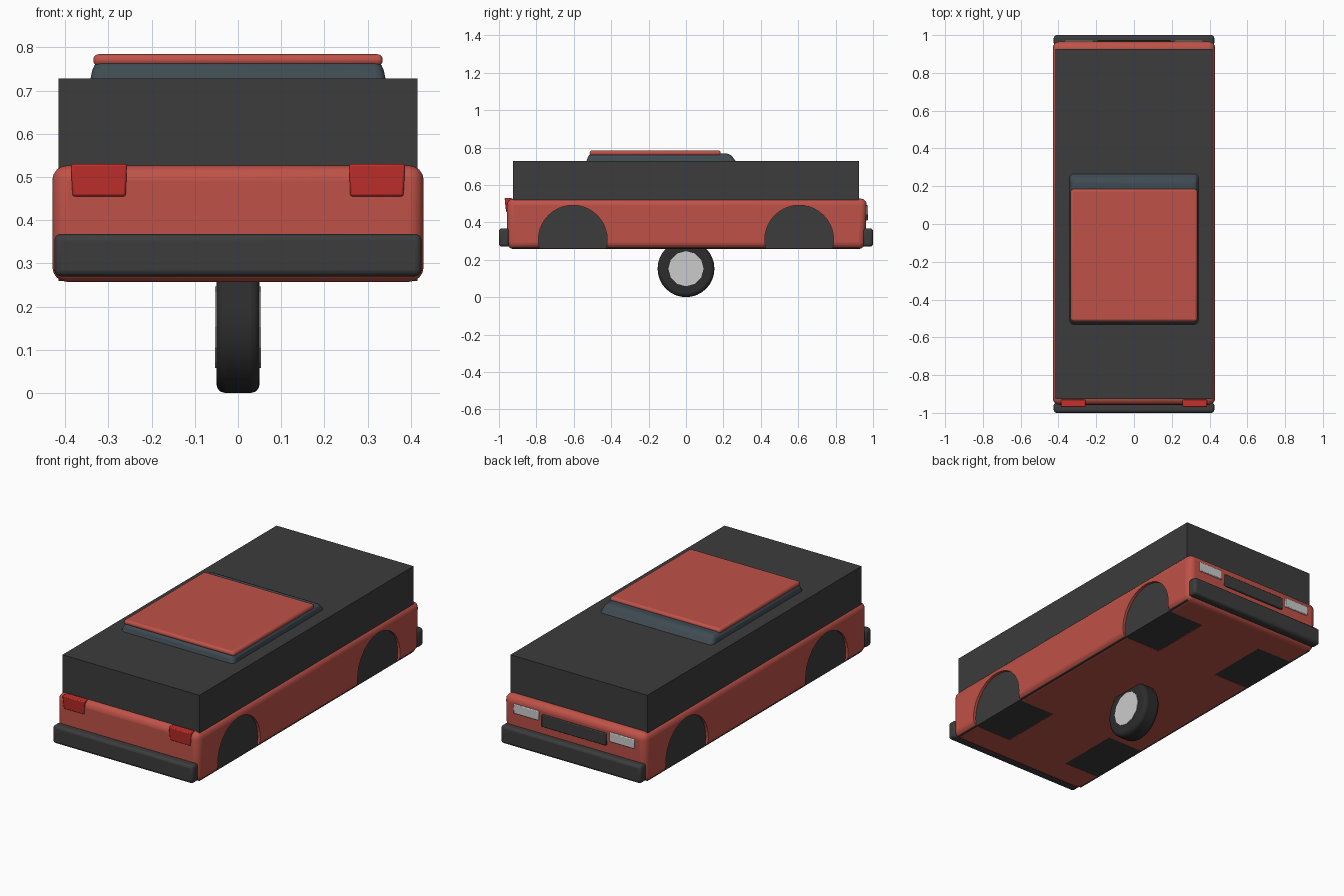
import bpy, bmesh, math
from mathutils import Matrix

if "Cube" in bpy.data.objects:
    bpy.data.objects.remove(bpy.data.objects["Cube"])


def mat(name, rgb):
    m = bpy.data.materials.new(name)
    m.diffuse_color = (*rgb, 1)
    m.use_nodes = True
    m.node_tree.nodes["Principled BSDF"].inputs["Base Color"].default_value = m.diffuse_color
    return m


RED = mat("red_paint", (0.52, 0.085, 0.065))
DARK = mat("dark_trim", (0.045, 0.045, 0.047))
GLASS = mat("tinted_glass", (0.05, 0.07, 0.085))
LAMP = mat("lamp_red", (0.55, 0.03, 0.025))
WHITE = mat("lamp_clear", (0.75, 0.75, 0.72))
RUBBER = mat("rubber", (0.025, 0.025, 0.025))
METAL = mat("metal", (0.55, 0.56, 0.58))


def finish(name, bm, material, bevel=0, segs=3):
    bmesh.ops.recalc_face_normals(bm, faces=bm.faces)
    me = bpy.data.meshes.new(name)
    bm.to_mesh(me)
    bm.free()
    ob = bpy.data.objects.new(name, me)
    bpy.context.collection.objects.link(ob)
    if material:
        me.materials.append(material)
    if bevel:
        b = ob.modifiers.new("bevel", "BEVEL")
        b.width, b.segments, b.limit_method = bevel, segs, 'ANGLE'
        bpy.ops.object.select_all(action='DESELECT')
        ob.select_set(True)
        bpy.context.view_layer.objects.active = ob
        bpy.ops.object.shade_smooth_by_angle(angle=math.radians(35))
    return ob


def box(name, x, y, z, material, bevel=0, segs=3, top=None):
    """Box from ranges; top gives optional (x range, y range) of the upper face."""
    tx, ty = top or (x, y)
    bm = bmesh.new()
    bmesh.ops.create_cube(bm, size=1)
    for v in bm.verts:
        up = v.co.z > 0
        xr, yr = (tx, ty) if up else (x, y)
        v.co = (xr[v.co.x > 0], yr[v.co.y > 0], z[up])
    return finish(name, bm, material, bevel, segs)


def disc(name, x, y, z, r, material, sides, bevel=0):
    """Cylinder lying along x between the two x values."""
    bm = bmesh.new()
    m = Matrix.Translation(((x[0] + x[1]) / 2, y, z)) @ Matrix.Rotation(math.pi / 2, 4, 'Y')
    bmesh.ops.create_cone(bm, cap_ends=True, segments=sides, radius1=r, radius2=r,
                          depth=abs(x[1] - x[0]), matrix=m)
    return finish(name, bm, material, bevel)


# lower body with wheel arches cut out
body = box("body", (-.43, .43), (-.957, .957), (.257, .527), RED, .035, 4,
           top=((-.43, .43), (-.957, .968)))
for s, side in ((-1, "left"), (1, "right")):
    for y, end in ((-.605, "front"), (.605, "rear")):
        cut = disc(f"arch_cutter_{end}_{side}", (s * .19, s * .6), y, .307, .184, DARK, 40)
        cut.hide_render = True
        cut.hide_set(True)
        mod = body.modifiers.new("arch", "BOOLEAN")
        mod.object, mod.operation, mod.solver = cut, 'DIFFERENCE', 'EXACT'
# bake the cuts, then drop the cutters
dg = bpy.context.evaluated_depsgraph_get()
baked = bpy.data.meshes.new_from_object(body.evaluated_get(dg))
body.modifiers.clear()
body.data = baked
for ob in list(bpy.data.objects):
    if ob.name.startswith("arch_cutter"):
        bpy.data.objects.remove(ob)

# dark inner block
box("inner_block", (-.415, .415), (-.926, .926), (.259, .728), DARK)

# cabin glass and roof panel
box("cabin_glass", (-.385, .385), (-.60, .42), (.52, .768), GLASS, .02, 3,
    top=((-.333, .333), (-.518, .235)))
box("roof", (-.335, .335), (-.515, .185), (.757, .784), RED, .012)

# bumpers
for s, end in ((-1, "front"), (1, "rear")):
    box(f"{end}_bumper", (-.425, .425), sorted((s * .945, s * 1.0)), (.27, .368), DARK, .015)

# lamps and grille
for s, side in ((-1, "left"), (1, "right")):
    box(f"red_lamp_{side}", sorted((s * .26, s * .383)), (-.962, -.93), (.455, .53), LAMP, .005, 2,
        top=(sorted((s * .257, s * .387)), (-.97, -.93)))
    box(f"clear_lamp_{side}", sorted((s * .215, s * .365)), (.94, .973), (.438, .49), WHITE, .004, 2)
box("grille", (-.195, .195), (.94, .973), (.41, .478), DARK, .004, 2)

# wheel under the middle
disc("tyre", (-.05, .05), 0, .152, .152, RUBBER, 32, .02)
disc("hub", (-.053, .053), 0, .152, .094, METAL, 12)
